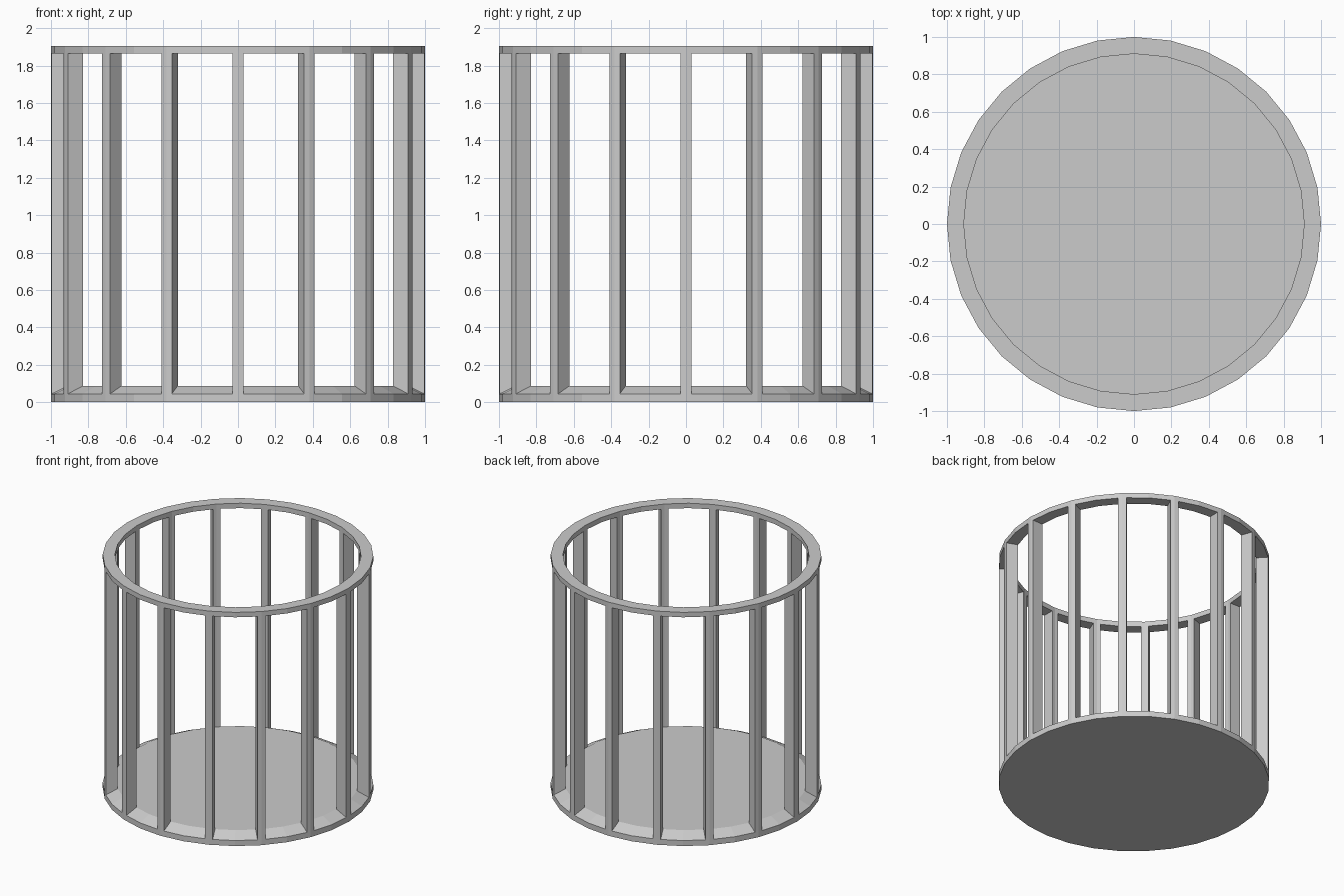
import bpy, bmesh
from math import cos, sin, pi
from mathutils import Vector

if "Cube" in bpy.data.objects:
    bpy.data.objects.remove(bpy.data.objects["Cube"])

SIDES, BARS = 32, 16
R_IN = 0.91                     # inner radius (outer is 1)
SILL, FLOOR, RIM, TOP = 0.045, 0.088, 1.865, 1.905
HALF = 0.03                     # half width of a bar


def finish(name, bm):
    bmesh.ops.recalc_face_normals(bm, faces=bm.faces)
    mesh = bpy.data.meshes.new(name)
    bm.to_mesh(mesh)
    bm.free()
    obj = bpy.data.objects.new(name, mesh)
    bpy.context.collection.objects.link(obj)
    return obj


def corner(i, r=1.0):
    a = 2 * pi * i / SIDES
    return Vector((r * cos(a), r * sin(a), 0))


def lathe(name, profile, closed):
    """Turn an (r, z) profile; open profiles are capped with flat discs."""
    bm = bmesh.new()
    rings = [[bm.verts.new(corner(i, r) + Vector((0, 0, z))) for i in range(SIDES)]
             for r, z in profile]
    pairs = list(zip(rings, rings[1:]))
    if closed:
        pairs.append((rings[-1], rings[0]))
    else:
        bm.faces.new(rings[0])
        bm.faces.new(rings[-1])
    for a, b in pairs:
        for i in range(SIDES):
            j = (i + 1) % SIDES
            bm.faces.new((a[i], a[j], b[j], b[i]))
    return finish(name, bm)


# Base plate with a sloping sill around the floor
lathe("base", [(1, 0), (1, SILL), (R_IN, FLOOR)], False)

# Top ring
lathe("top_rim", [(1, RIM), (1, TOP), (R_IN, TOP), (R_IN, RIM)], True)

# Upright bars, each folded around every second corner of the wall
for k in range(BARS):
    i = k * SIDES // BARS
    c = corner(i)
    left = c + (corner(i - 1) - c).normalized() * HALF
    right = c + (corner(i + 1) - c).normalized() * HALF
    outer = [left, c, right]
    section = [(p, SILL) for p in outer] + [(p * R_IN, FLOOR) for p in reversed(outer)]
    bm = bmesh.new()
    low = [bm.verts.new((p.x, p.y, z)) for p, z in section]
    high = [bm.verts.new((p.x, p.y, RIM)) for p, z in section]
    for a in range(6):
        b = (a + 1) % 6
        bm.faces.new((low[a], low[b], high[b], high[a]))
    finish(f"bar_{k + 1}", bm)
